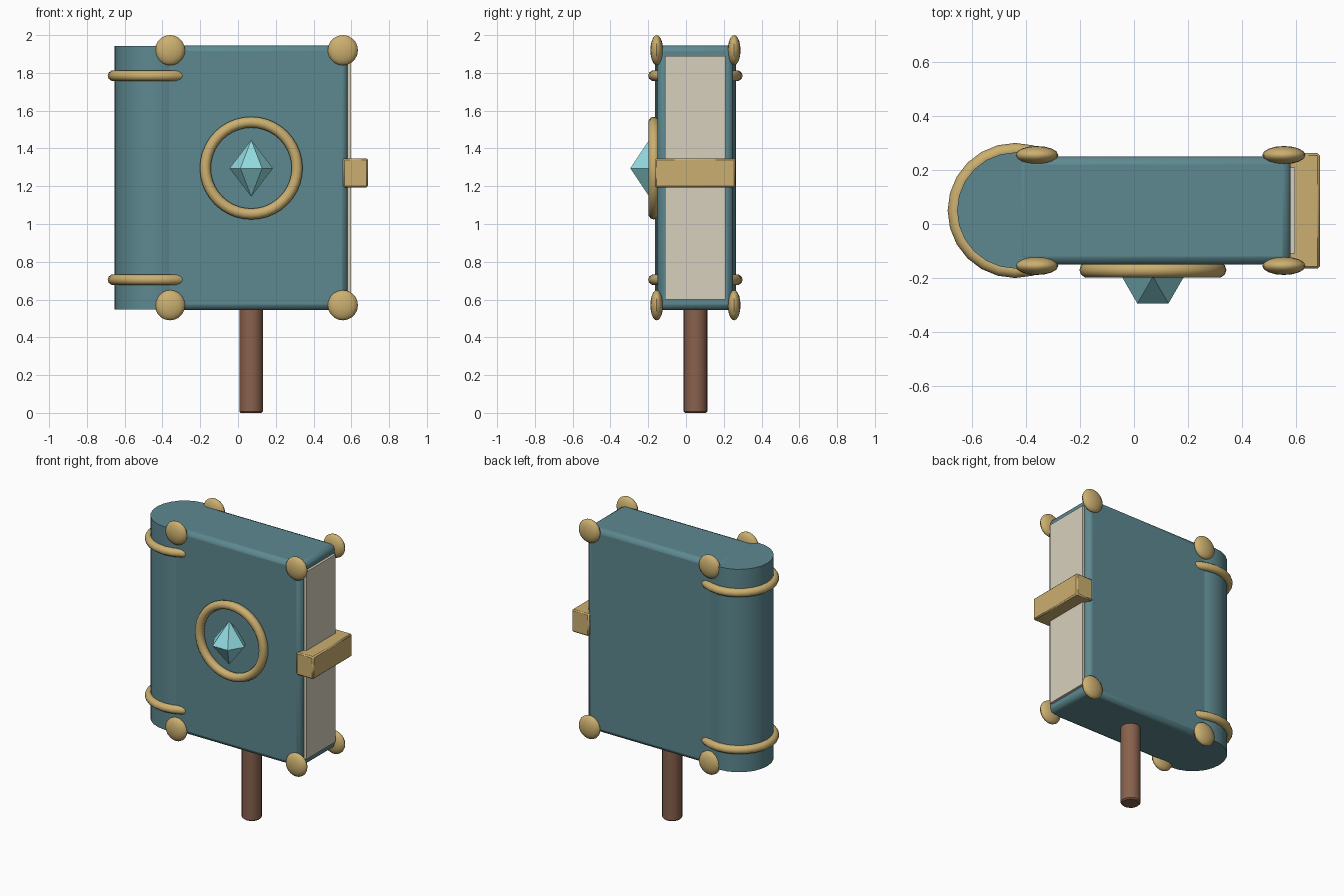
import bpy, math

if "Cube" in bpy.data.objects:
    bpy.data.objects.remove(bpy.data.objects["Cube"])

CX, CY, CZ = 0.07, 0.05, 1.245   # centre of the book block
SPINE_X = -0.44


def material(name, rgb):
    m = bpy.data.materials.new(name)
    m.diffuse_color = (*rgb, 1)
    m.use_nodes = True
    m.node_tree.nodes["Principled BSDF"].inputs["Base Color"].default_value = m.diffuse_color
    return m


TEAL = material("teal_leather", (0.11, 0.25, 0.28))
GOLD = material("gold", (0.60, 0.43, 0.16))
PAPER = material("paper", (0.68, 0.63, 0.51))
WOOD = material("wood", (0.25, 0.12, 0.075))
GEM = material("gem", (0.28, 0.70, 0.74))


def finish(name, mat, smooth=True, bevel=0, segments=2):
    ob = bpy.context.object
    ob.name = name
    ob.data.materials.append(mat)
    bpy.ops.object.transform_apply(location=False, rotation=True, scale=True)
    if bevel:
        b = ob.modifiers.new("bevel", 'BEVEL')
        b.width, b.segments, b.limit_method = bevel, segments, 'ANGLE'
    if smooth:
        bpy.ops.object.shade_smooth_by_angle(angle=math.radians(40))
    return ob


def box(name, lo, hi, mat, **kw):
    bpy.ops.mesh.primitive_cube_add(size=1, location=[(a + b) / 2 for a, b in zip(lo, hi)])
    bpy.context.object.scale = [b - a for a, b in zip(lo, hi)]
    return finish(name, mat, **kw)


def cylinder(name, x, y, z0, z1, r, sides, mat, **kw):
    bpy.ops.mesh.primitive_cylinder_add(vertices=sides, radius=r, depth=z1 - z0,
                                        location=(x, y, (z0 + z1) / 2))
    return finish(name, mat, **kw)


def ring(name, loc, major, minor, mat, rot=(0, 0, 0), segs=32):
    bpy.ops.mesh.primitive_torus_add(major_radius=major, minor_radius=minor, major_segments=segs,
                                     minor_segments=10, location=loc, rotation=rot)
    return finish(name, mat)


# Book block, protruding page edge and rounded spine
box("cover", (SPINE_X, -0.15, 0.545), (0.58, 0.25, 1.945), TEAL, bevel=0.03, segments=2)
box("pages", (-0.30, -0.11, 0.60), (0.597, 0.21, 1.89), PAPER, smooth=False)
cylinder("spine", SPINE_X, CY, 0.547, 1.943, 0.215, 24, TEAL)

# Raised spine bands
for tag, s in (("lower", -1), ("upper", 1)):
    ring(f"spine_band_{tag}", (SPINE_X, CY, CZ + s * 0.54), 0.222, 0.028, GOLD, segs=24)

# Flattened corner studs on both covers
for side, y in (("front", -0.155), ("back", 0.255)):
    for edge, x in (("spine", -0.36), ("fore", 0.555)):
        for level, z in (("lower", 0.57), ("upper", 1.92)):
            bpy.ops.mesh.primitive_uv_sphere_add(segments=16, ring_count=10, radius=0.08,
                                                 location=(x, y, z))
            bpy.context.object.scale = (1, 0.42, 1)
            finish(f"corner_stud_{side}_{edge}_{level}", GOLD)

# Clasp across the page edge
box("clasp", (0.557, -0.165, 1.193), (0.688, 0.262, 1.348), GOLD, bevel=0.008, segments=1)

# Emblem: gold ring around a six-sided gem
ring("emblem_ring", (CX, -0.17, 1.296), 0.243, 0.029, GOLD, rot=(math.pi / 2, 0, 0), segs=40)

bpy.ops.mesh.primitive_cylinder_add(vertices=6, radius=0.115, depth=0.3, end_fill_type='TRIFAN',
                                    location=(CX, -0.195, 1.295), rotation=(0, 0, math.pi / 6))
gem = bpy.context.object
bpy.data.objects.remove(gem)
points = [(0.115 * math.cos(i * math.pi / 3), 0.115 * math.sin(i * math.pi / 3), 0) for i in range(6)]
points += [(0, 0, 0.15), (0, 0, -0.15)]
faces = [(i, (i + 1) % 6, 6) for i in range(6)] + [((i + 1) % 6, i, 7) for i in range(6)]
mesh = bpy.data.meshes.new("gem")
mesh.from_pydata(points, [], faces)
mesh.materials.append(GEM)
gem = bpy.data.objects.new("gem", mesh)
gem.location = (CX, -0.195, 1.295)
bpy.context.collection.objects.link(gem)

# Wooden handle
cylinder("handle", CX, CY, 0, 0.60, 0.063, 20, WOOD, bevel=0.008, segments=1)
